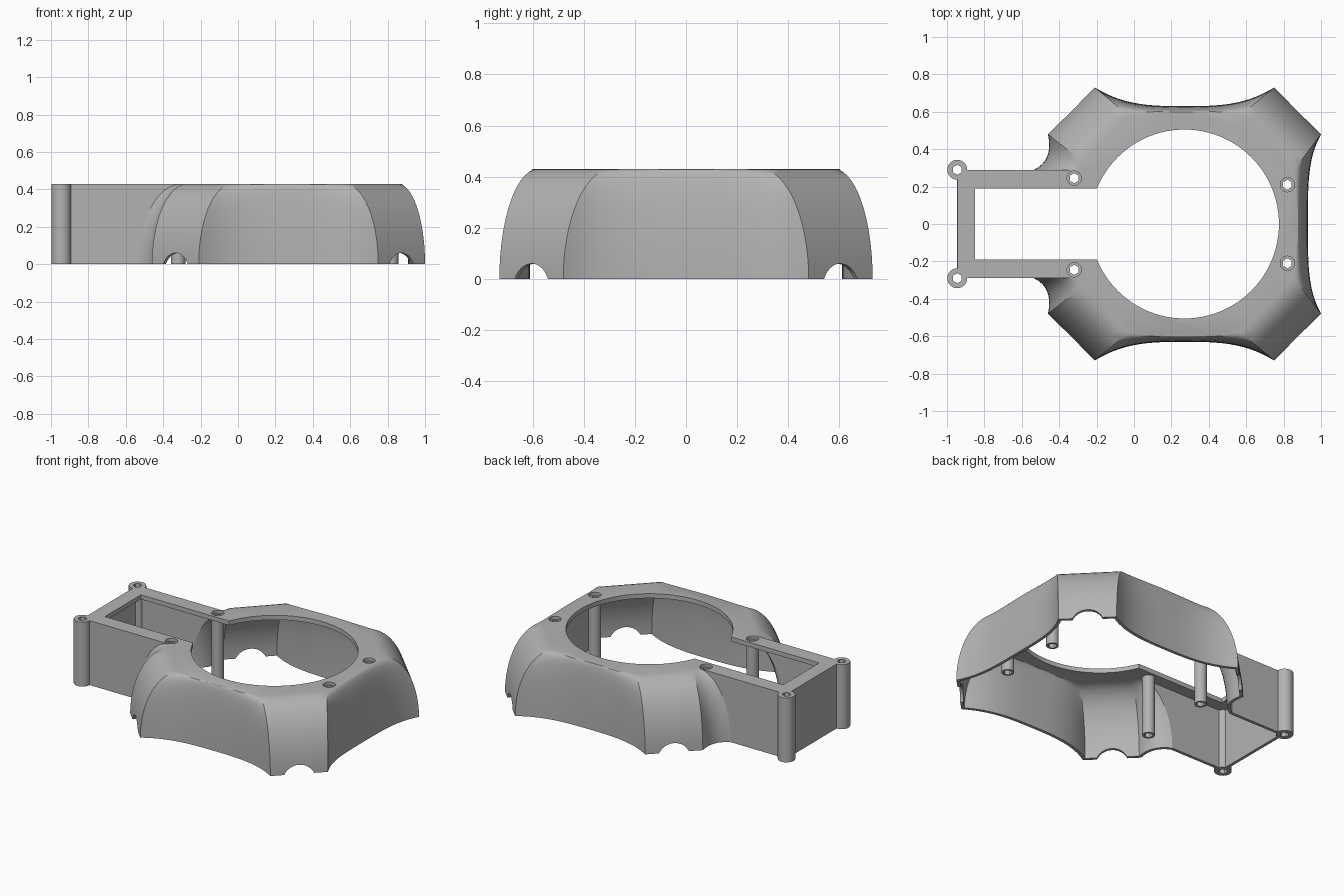
import bpy, bmesh, math
from mathutils import Vector, Matrix

cube = bpy.data.objects.get("Cube")
if cube:
    bpy.data.objects.remove(cube, do_unlink=True)

H = 0.43          # overall height
WALL = 0.02       # shell thickness
PLATE = 0.03      # top plate thickness
CX = 0.27         # centre of the round opening

grey = bpy.data.materials.new("plain grey")
grey.use_nodes = True
colour = (0.45, 0.45, 0.45, 1)
grey.diffuse_color = colour
grey.node_tree.nodes["Principled BSDF"].inputs["Base Color"].default_value = colour


def add_object(name, bm):
    bmesh.ops.recalc_face_normals(bm, faces=bm.faces)
    mesh = bpy.data.meshes.new(name)
    bm.to_mesh(mesh)
    bm.free()
    mesh.materials.append(grey)
    obj = bpy.data.objects.new(name, mesh)
    bpy.context.collection.objects.link(obj)
    return obj


def cylinder(name, x, y, z0, z1, r, sides=32):
    bm = bmesh.new()
    bmesh.ops.create_cone(bm, cap_ends=True, segments=sides, radius1=r, radius2=r,
                          depth=z1 - z0, matrix=Matrix.Translation((x, y, (z0 + z1) / 2)))
    return add_object(name, bm)


def activate(obj):
    bpy.ops.object.select_all(action='DESELECT')
    obj.select_set(True)
    bpy.context.view_layer.objects.active = obj


def cut(obj, cutters):
    activate(obj)
    for c in cutters:
        c.hide_render = True
        mod = obj.modifiers.new("cut", 'BOOLEAN')
        mod.operation = 'DIFFERENCE'
        mod.solver = 'EXACT'
        mod.object = c
        bpy.ops.object.modifier_apply(modifier=mod.name)


def smooth(obj):
    activate(obj)
    bpy.ops.object.shade_smooth_by_angle(angle=math.radians(28))


def lerp_line(a, b, n):
    return [Vector(a).lerp(Vector(b), i / n) for i in range(n)]


# Half outline as (base, top) pairs, from the right side round to the arm end
def half_outline():
    base, top = [], []
    n = 14
    for i in range(n):                       # right panel, hollow towards the corner
        u = i / n
        base.append(Vector((0.93 + 0.07 * u ** 3.8, 0.48 * u)))
        top.append(Vector((0.87 - 0.015 * u ** 2, 0.29 * u)))
    base += lerp_line((1.0, 0.48), (0.75, 0.73), 8)     # front-corner panel
    top += lerp_line((0.855, 0.29), (0.57, 0.58), 8)
    for i in range(2 * n):                   # long hollow side panel
        u = 1 - i / n
        base.append(Vector((CX + 0.48 * u, 0.63 + 0.1 * abs(u) ** 3)))
        top.append(Vector((CX + 0.30 * u, 0.60 - 0.02 * u * u)))
    base += lerp_line((-0.21, 0.73), (-0.46, 0.48), 8)  # rear-corner panel
    top += lerp_line((-0.03, 0.58), (-0.27, 0.33), 8)
    m = 8                                    # hollow fillet into the arm
    for i in range(m + 1):
        t = i / m
        a, b, c = Vector((-0.46, 0.48)), Vector((-0.43, 0.34)), Vector((-0.535, 0.29))
        base.append(a * (1 - t) ** 2 + b * 2 * t * (1 - t) + c * t * t)
        top.append(Vector((-0.27, 0.33)).lerp(Vector((-0.30, 0.29)), t))
    base.append(Vector((-0.945, 0.29)))
    top.append(Vector((-0.945, 0.29)))
    return base, top


def full(pts):
    return pts + [Vector((p.x, -p.y)) for p in reversed(pts[1:])]


base, top = (full(p) for p in half_outline())


# Mitred inward offsets along the base outline
def inward_offsets(pts, d):
    out = []
    for i, p in enumerate(pts):
        e0 = (p - pts[i - 1]).normalized()
        e1 = (pts[(i + 1) % len(pts)] - p).normalized()
        n0, n1 = Vector((-e0.y, e0.x)), Vector((-e1.y, e1.x))
        out.append((n0 + n1) * d / max(1 + n0.dot(n1), 0.5))
    return out


def domed_solid(name, base, top, height, skirt=0.0):
    bm = bmesh.new()
    levels = [(-skirt, 0)] if skirt else []
    steps = 14
    for k in range(steps + 1):
        a = k / steps * math.pi / 2
        levels.append((height * math.sin(a), 1 - math.cos(a)))
    rings = []
    for z, f in levels:
        rings.append([bm.verts.new((*b.lerp(t, f), z)) for b, t in zip(base, top)])
    for r0, r1 in zip(rings, rings[1:]):
        for i in range(len(r0)):
            j = (i + 1) % len(r0)
            bm.faces.new((r0[i], r0[j], r1[j], r1[i]))
    bm.faces.new(rings[0])
    bm.faces.new(rings[-1])
    return add_object(name, bm)


# Hollow shell
shell = domed_solid("housing_shell", base, top, H)
offs = inward_offsets(base, WALL)
cutters = [domed_solid("cavity", [p + o for p, o in zip(base, offs)],
                       [p + o for p, o in zip(top, offs)], H - PLATE, 0.05)]

# Round opening and arm slot in the top plate
cutters.append(cylinder("round_opening", CX, 0, 0.2, 0.6, 0.505, 96))
bm = bmesh.new()
bmesh.ops.create_cube(bm, size=1, matrix=Matrix.Translation((-0.4, 0, 0.5))
                      @ Matrix.Diagonal((0.9, 0.38, 0.4, 1)))
cutters.append(add_object("arm_slot", bm))

# Arched cable openings in the four corner panels
for x, sx in ((-0.335, -1), (0.875, 1)):
    for sy in (-1, 1):
        bm = bmesh.new()
        turn = Vector((sx, sy, 0)).to_track_quat('Z', 'Y').to_matrix().to_4x4()
        bmesh.ops.create_cone(bm, cap_ends=True, segments=40, radius1=0.1, radius2=0.1, depth=0.3,
                              matrix=Matrix.Translation((x, sy * 0.605, -0.04)) @ turn)
        cutters.append(add_object("arch", bm))

# Screw posts: hexagonal bore, inner ones set in a shallow recess
posts = []
for x, y, r, inner, label in ((-0.945, 0.29, 0.053, False, "arm_end_post"),
                              (-0.32, 0.245, 0.038, True, "arm_root_post"),
                              (0.82, 0.21, 0.038, True, "rim_post")):
    for side, sy in (("left", 1), ("right", -1)):
        post = cylinder(f"{label}_{side}", x, sy * y, 0, H - 0.02 if inner else H, r)
        bore = cylinder("bore", x, sy * y, -0.1, 0.6, 0.027, 6)
        cut(post, [bore])
        posts.append(post)
        cutters.append(bore)
        if inner:
            cutters.append(cylinder("recess", x, sy * y, H - 0.02, 0.6, r))

cut(shell, cutters)
for c in cutters:
    bpy.data.objects.remove(c, do_unlink=True)
for obj in [shell] + posts:
    smooth(obj)
